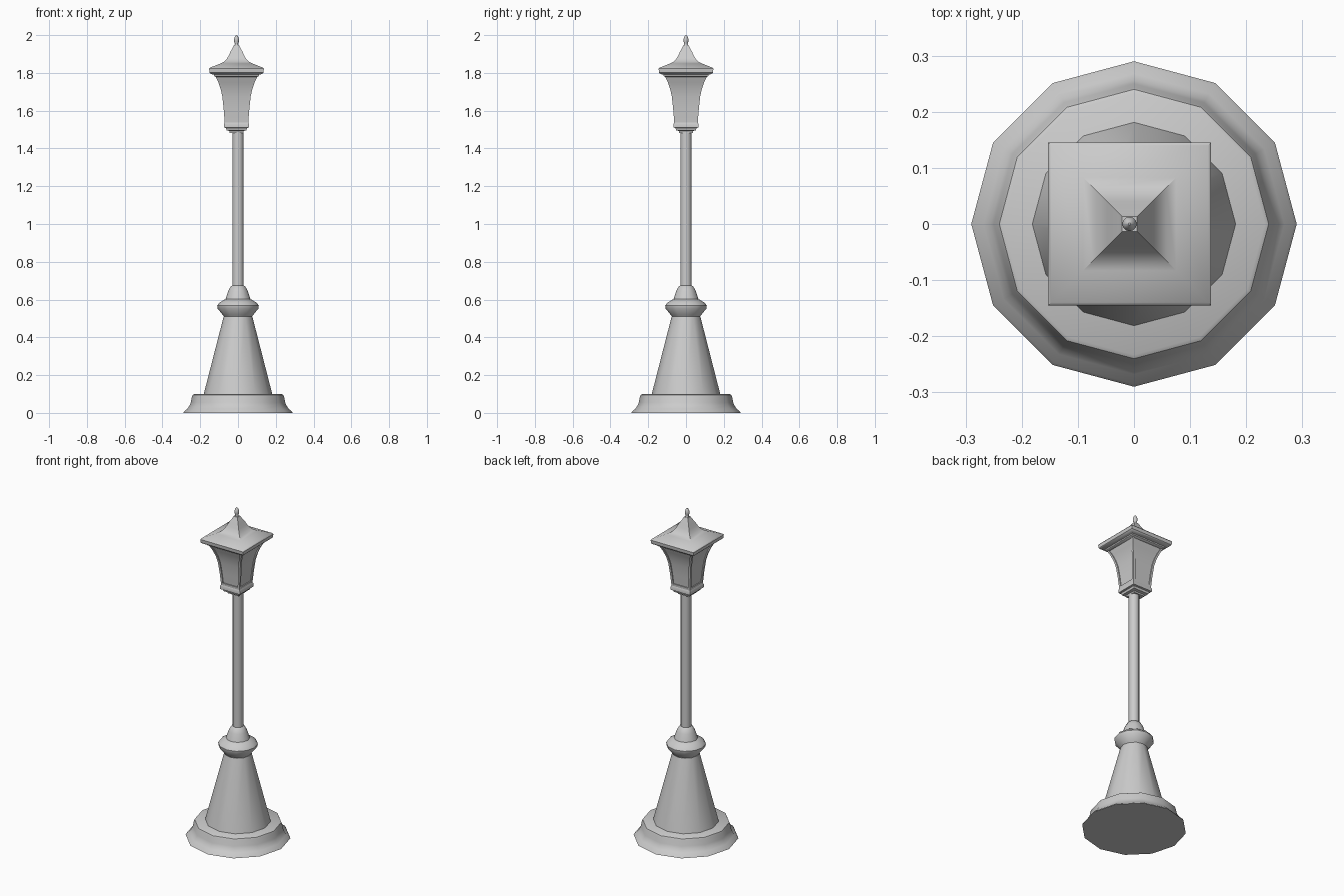
import bpy, bmesh, math

if "Cube" in bpy.data.objects:
    bpy.data.objects.remove(bpy.data.objects["Cube"])

LX = -0.008  # lantern sits slightly left of the pole axis


def finish(name, bm, angle=38):
    bmesh.ops.recalc_face_normals(bm, faces=bm.faces)
    me = bpy.data.meshes.new(name)
    bm.to_mesh(me)
    bm.free()
    ob = bpy.data.objects.new(name, me)
    bpy.context.collection.objects.link(ob)
    bpy.ops.object.select_all(action='DESELECT')
    ob.select_set(True)
    bpy.context.view_layer.objects.active = ob
    bpy.ops.object.shade_smooth_by_angle(angle=math.radians(angle))
    return ob


def loft(name, rings):
    """Skin a list of point rings and cap both ends."""
    bm = bmesh.new()
    vs = [[bm.verts.new(p) for p in ring] for ring in rings]
    n = len(vs[0])
    for a, b in zip(vs, vs[1:]):
        for i in range(n):
            j = (i + 1) % n
            bm.faces.new((a[i], a[j], b[j], b[i]))
    bm.faces.new(vs[0])
    bm.faces.new(vs[-1])
    return finish(name, bm)


def lathe(name, profile, n=12, cx=0.0):
    return loft(name, [[(cx + r * math.cos(2 * math.pi * i / n),
                         r * math.sin(2 * math.pi * i / n), z)
                        for i in range(n)] for r, z in profile])


def square(name, profile):
    """Square section stack; profile is (half width, z)."""
    return loft(name, [[(LX + sx * h, sy * h, z) for sx, sy in
                        ((-1, -1), (1, -1), (1, 1), (-1, 1))] for h, z in profile])


# Base, pedestal, collar and pole
lathe("base", [(.29, 0), (.285, .008), (.268, .022), (.256, .04), (.25, .055),
               (.244, .085), (.24, .095), (.233, .099)])
lathe("pedestal", [(.182, .095), (.18, .105), (.076, .51)])
lathe("collar", [(.074, .51), (.08, .518), (.108, .552), (.11, .568),
                 (.10, .582), (.075, .598), (.066, .602), (.052, .645),
                 (.038, .67), (.03, .675)])
lathe("pole", [(.03, .6), (.03, 1.5)])

# Lantern foot, stepped
square("lantern_foot", [(.036, 1.482), (.036, 1.492), (.052, 1.496), (.056, 1.508),
                        (.066, 1.511), (.066, 1.53), (.06, 1.54)])

# Flared lantern body: inset panes and corner posts follow one curve
body = [(.062, 1.535), (.068, 1.61), (.075, 1.675), (.084, 1.715),
        (.096, 1.75), (.109, 1.778), (.115, 1.795)]
square("panes", [(h - .006, z) for h, z in body])
for sx in (-1, 1):
    for sy in (-1, 1):
        rings = []
        for h, z in body:
            g = h - .013
            rings.append([(LX + sx * a, sy * b, z) for a, b in
                          ((g, g), (h, g), (h, h), (g, h))])
        loft("corner_post", rings)
square("lower_rail", [(.062, 1.535), (.063, 1.55)])
square("upper_rail", [(.109, 1.778), (.118, 1.784), (.118, 1.797)])

# Roof plate with bell-shaped cap
square("roof", [(.128, 1.792), (.138, 1.797), (.143, 1.802), (.145, 1.822),
                (.14, 1.828), (.083, 1.85), (.065, 1.86), (.052, 1.873),
                (.041, 1.892), (.032, 1.912), (.02, 1.933), (.013, 1.948)])

# Finial
lathe("finial", [(.014, 1.943), (.009, 1.95), (.009, 1.955), (.013, 1.968),
                 (.013, 1.98), (.008, 1.993), (.002, 2.0)], 12, LX)
